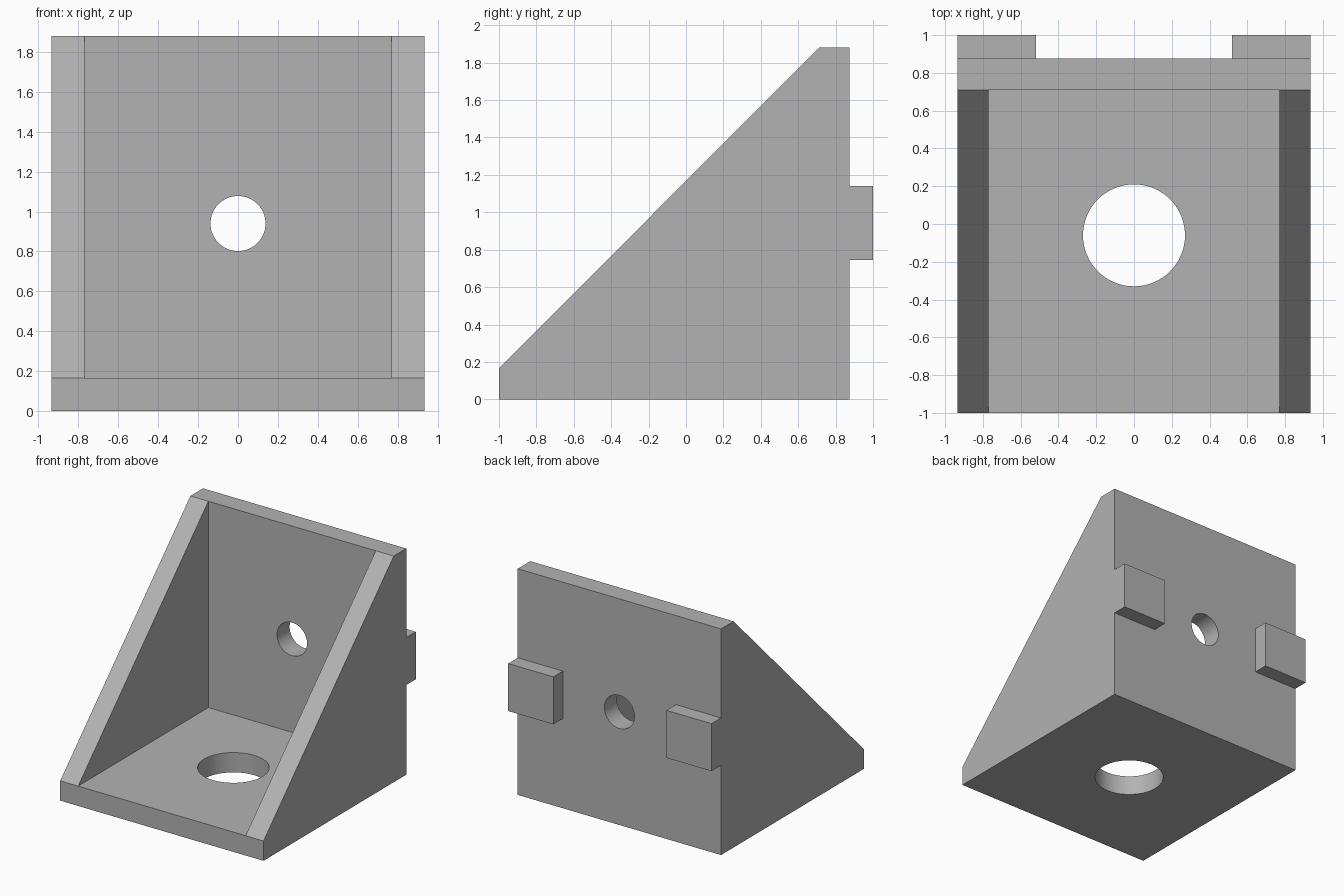
import bpy
import bmesh
import math
from mathutils import Matrix, Vector

if "Cube" in bpy.data.objects:
    bpy.data.objects.remove(bpy.data.objects["Cube"], do_unlink=True)

HALF_W, THICK, TOP = 0.935, 0.165, 1.88
BACK = 0.875
WALL_FRONT = BACK - THICK
INNER = HALF_W - THICK

# Single plain grey
grey = bpy.data.materials.new("plain_grey")
grey.use_nodes = True
colour = (0.45, 0.45, 0.45, 1)
grey.diffuse_color = colour
grey.node_tree.nodes["Principled BSDF"].inputs["Base Color"].default_value = colour


def make_object(name, bm):
    bmesh.ops.recalc_face_normals(bm, faces=bm.faces)
    mesh = bpy.data.meshes.new(name)
    bm.to_mesh(mesh)
    bm.free()
    mesh.materials.append(grey)
    obj = bpy.data.objects.new(name, mesh)
    bpy.context.collection.objects.link(obj)
    return obj


def box(name, low, high):
    low, high = Vector(low), Vector(high)
    bm = bmesh.new()
    matrix = Matrix.Translation((low + high) / 2) @ Matrix.Diagonal((*(high - low), 1))
    bmesh.ops.create_cube(bm, size=1, matrix=matrix)
    return make_object(name, bm)


def cylinder(name, radius, centre, tilt=0):
    bm = bmesh.new()
    matrix = Matrix.Translation(centre) @ Matrix.Rotation(tilt, 4, "X")
    bmesh.ops.create_cone(bm, cap_ends=True, segments=64, radius1=radius,
                          radius2=radius, depth=0.5, matrix=matrix)
    return make_object(name, bm)


# Solid wedge extruded from the side profile
profile = [(-1, 0), (BACK, 0), (BACK, TOP), (WALL_FRONT, TOP), (-1, THICK)]
bm = bmesh.new()
side = bm.faces.new([bm.verts.new((-HALF_W, y, z)) for y, z in profile])
extruded = bmesh.ops.extrude_face_region(bm, geom=[side])["geom"]
bmesh.ops.translate(bm, vec=(2 * HALF_W, 0, 0),
                    verts=[v for v in extruded if isinstance(v, bmesh.types.BMVert)])
bracket = make_object("corner_bracket", bm)

# Pocket between the gussets, and the two bolt holes
steps = [
    (box("pocket_cutter", (-INNER, -2, THICK), (INNER, WALL_FRONT, 3)), "DIFFERENCE"),
    (cylinder("base_hole_cutter", 0.27, (0, -0.06, THICK / 2)), "DIFFERENCE"),
    (cylinder("wall_hole_cutter", 0.138, (0, 0.8, 0.94), math.pi / 2), "DIFFERENCE"),
]

# Locating tabs on the back
for name, x1, x2 in (("right", -HALF_W, -0.52), ("left", 0.52, HALF_W)):
    steps.append((box(name + "_tab", (x1, BACK, 0.745), (x2, 1, 1.14)), "UNION"))

for tool, operation in steps:
    tool.hide_render = True
    mod = bracket.modifiers.new(tool.name, "BOOLEAN")
    mod.object, mod.operation, mod.solver = tool, operation, "EXACT"

# Bake the booleans and remove the helpers
graph = bpy.context.evaluated_depsgraph_get()
baked = bpy.data.meshes.new_from_object(bracket.evaluated_get(graph))
bracket.modifiers.clear()
bracket.data = baked
for tool, _ in steps:
    bpy.data.objects.remove(tool, do_unlink=True)

# Smooth hole walls, sharp edges elsewhere
bpy.ops.object.select_all(action="DESELECT")
bracket.select_set(True)
bpy.context.view_layer.objects.active = bracket
bpy.ops.object.shade_smooth_by_angle(angle=math.radians(30))
